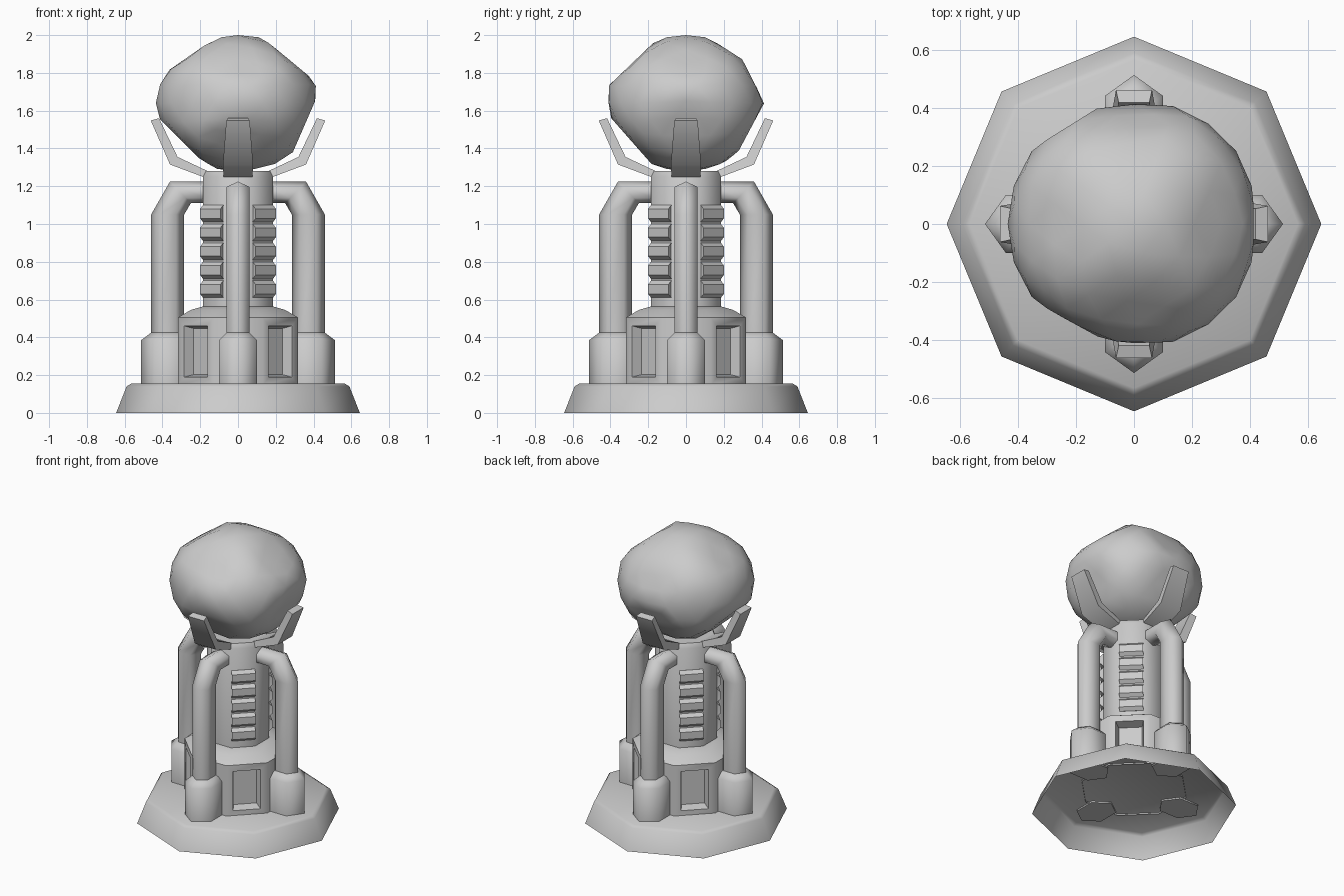
import bpy, bmesh, math
from mathutils import Vector, Matrix

cube = bpy.data.objects.get("Cube")
if cube:
    bpy.data.objects.remove(cube, do_unlink=True)

stone = bpy.data.materials.new("pale_grey")
stone.use_nodes = True
GREY = (0.6, 0.6, 0.6, 1)
stone.diffuse_color = GREY
stone.node_tree.nodes["Principled BSDF"].inputs["Base Color"].default_value = GREY


def finish(name, bm, angle):
    """Turn a bmesh into a smooth shaded object."""
    bmesh.ops.recalc_face_normals(bm, faces=bm.faces)
    mesh = bpy.data.meshes.new(name)
    bm.to_mesh(mesh)
    bm.free()
    mesh.materials.append(stone)
    obj = bpy.data.objects.new(name, mesh)
    bpy.context.collection.objects.link(obj)
    bpy.ops.object.select_all(action="DESELECT")
    obj.select_set(True)
    bpy.context.view_layer.objects.active = obj
    bpy.ops.object.shade_smooth_by_angle(angle=math.radians(angle))
    return obj


def skin(bm, rings):
    """Bridge successive rings of vertices."""
    for low, high in zip(rings, rings[1:]):
        n = len(low)
        for i in range(n):
            j = (i + 1) % n
            bm.faces.new((low[i], low[j], high[j], high[i]))


def octagon_lathe(profile, turn):
    """Eight-sided lathe of (radius, z) pairs, open below, capped above."""
    bm = bmesh.new()
    rings = []
    for r, z in profile:
        angles = [math.tau * i / 8 + turn for i in range(8)]
        rings.append([bm.verts.new((r * math.cos(a), r * math.sin(a), z)) for a in angles])
    skin(bm, rings)
    bm.faces.new(rings[-1])
    return bm


def strut(name, stations, section, heading, angle):
    """Sweep a section; a station is (outer point, inner point, half width)."""
    bm = bmesh.new()
    rings = []
    for outer, inner, width in stations:
        ring = []
        for t, side in section:
            x, z = Vector(outer).lerp(Vector(inner), t)
            ring.append(bm.verts.new((x, side * width, z)))
        rings.append(ring)
    skin(bm, rings)
    bm.faces.new(rings[0])
    bm.faces.new(rings[-1])
    bm.transform(Matrix.Rotation(heading, 4, "Z"))
    return finish(name, bm, angle)


HEX = [(0, 0), (0.25, 1), (0.75, 1), (1, 0), (0.75, -1), (0.25, -1)]
SLAB = [(0, -1), (0, 1), (1, 0.85), (1, -0.85)]
FLAT = math.pi / 8
WIDEN = 1 / math.cos(FLAT)  # flat distance to corner radius

# Flared octagonal base
finish("base", octagon_lathe([(0.645, 0), (0.59, 0.14), (0.565, 0.155)], 0), 60)

# Pedestal with a recess in each diagonal side
bm = octagon_lathe([(r * WIDEN, z) for r, z in
                    [(0.318, 0.145), (0.318, 0.505), (0.25, 0.545), (0.18, 0.565)]], FLAT)
bmesh.ops.recalc_face_normals(bm, faces=bm.faces)
bm.normal_update()
panels = [f for f in bm.faces if abs(f.normal.z) < 0.1
          and abs(abs(f.normal.x) - abs(f.normal.y)) < 0.1]
bmesh.ops.inset_individual(bm, faces=panels, thickness=0.062)
bmesh.ops.inset_individual(bm, faces=panels, thickness=0.02, depth=-0.06)
finish("pedestal", bm, 48)

# Central column
finish("column", octagon_lathe([(0.185 * WIDEN, 0.54), (0.185 * WIDEN, 1.25),
                                (0.17 * WIDEN, 1.28)], FLAT), 48)

# Ribbed strips on the diagonal sides of the column
ribs = []
for i in range(5):
    top = 1.1 - 0.1 * i
    for drop, reach in ((0, 0.186), (0.02, 0.208), (0.07, 0.208), (0.09, 0.186)):
        ribs.append(((reach, top - drop), (0.15, top - drop), 0.076))
for i in range(4):
    strut(f"rib_strip_{i + 1}", ribs, SLAB, math.pi / 4 + i * math.pi / 2, 30)

# Bent pipes, their sockets and the holding prongs, on four sides
PIPE = [((0.46, 0.39), (0.285, 0.39), 0.06), ((0.46, 1.05), (0.285, 1.05), 0.06),
        ((0.36, 1.225), (0.25, 1.11), 0.06), ((0.17, 1.225), (0.17, 1.11), 0.06)]
SOCKET = [((0.513, 0.145), (0.225, 0.145), 0.1), ((0.513, 0.385), (0.225, 0.385), 0.1),
          ((0.46, 0.425), (0.285, 0.425), 0.06)]
PRONG = [((0.16, 1.24), (0.16, 1.28), 0.076), ((0.36, 1.315), (0.32, 1.355), 0.08),
         ((0.462, 1.548), (0.418, 1.56), 0.062)]
for i, side in enumerate(("left", "back", "right", "front")):
    heading = i * math.pi / 2
    strut(side + "_pipe", PIPE, HEX, heading, 75)
    strut(side + "_socket", SOCKET, HEX, heading, 75)
    strut(side + "_prong", PRONG, SLAB, heading, 50)

# Rough boulder: a squashed ball flattened by planes (direction, distance)
PLANES = [((-0.53, 0.85, 0), 0.405), ((-0.48, -0.88, 0), 0.4), ((0.64, 0, 0.77), 0.35),
          ((-0.57, 0, 0.82), 0.352), ((0.92, 0, -0.4), 0.37), ((-0.7, 0, -0.7), 0.353),
          ((0, 0.89, 0.45), 0.371), ((0, 0.88, -0.47), 0.365), ((0, -0.75, -0.66), 0.35),
          ((0, -0.69, 0.72), 0.35), ((0, 0.54, 0.84), 0.356), ((1, 0, 0), 0.412),
          ((0, -1, 0), 0.41)]
bm = bmesh.new()
bmesh.ops.create_icosphere(bm, subdivisions=3, radius=1)
bmesh.ops.scale(bm, vec=(0.435, 0.427, 0.36), verts=bm.verts)
for direction, distance in PLANES:
    n = Vector(direction).normalized()
    for v in bm.verts:
        v.co -= n * max(0, v.co.dot(n) - distance)
bmesh.ops.translate(bm, vec=(0, 0, 1.64), verts=bm.verts)
finish("boulder", bm, 60)
